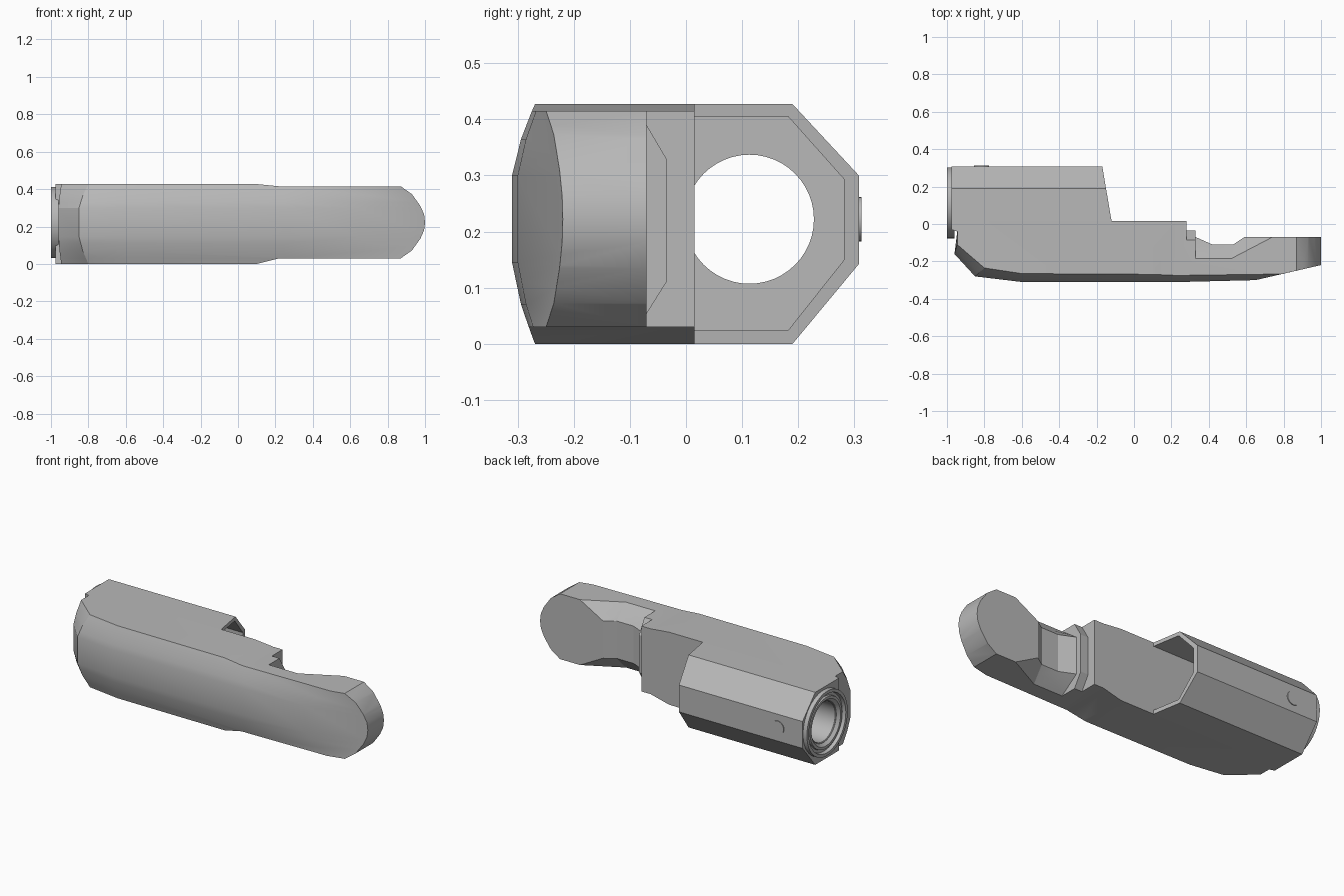
import bpy
import bmesh
import math
from mathutils import Vector, Matrix

cube = bpy.data.objects.get("Cube")
if cube:
    bpy.data.objects.remove(cube, do_unlink=True)

grey = bpy.data.materials.new("plain_grey")
grey.use_nodes = True
colour = (0.48, 0.48, 0.48, 1)
grey.diffuse_color = colour
grey.node_tree.nodes["Principled BSDF"].inputs["Base Color"].default_value = colour

BORE_Y, BORE_Z = 0.113, 0.222
TOP = 0.427


def loft(name, rings, close=False):
    """Skin a list of closed rings; cap the ends, or join the last to the first."""
    bm = bmesh.new()
    layers = [[bm.verts.new(p) for p in ring] for ring in rings]
    count = len(layers[0])
    pairs = list(zip(layers, layers[1:]))
    if close:
        pairs.append((layers[-1], layers[0]))
    else:
        bm.faces.new(layers[0])
        bm.faces.new(layers[-1])
    for low, high in pairs:
        for i in range(count):
            j = (i + 1) % count
            bm.faces.new((low[i], low[j], high[j], high[i]))
    bmesh.ops.recalc_face_normals(bm, faces=bm.faces)
    mesh = bpy.data.meshes.new(name)
    bm.to_mesh(mesh)
    bm.free()
    mesh.materials.append(grey)
    obj = bpy.data.objects.new(name, mesh)
    bpy.context.collection.objects.link(obj)
    return obj


def triangulate(obj):
    bm = bmesh.new()
    bm.from_mesh(obj.data)
    bmesh.ops.triangulate(bm, faces=bm.faces)
    bm.to_mesh(obj.data)
    bm.free()


def activate(obj):
    bpy.ops.object.select_all(action='DESELECT')
    obj.select_set(True)
    bpy.context.view_layer.objects.active = obj


def cut(obj, cutter, operation='DIFFERENCE'):
    activate(obj)
    mod = obj.modifiers.new("cut", 'BOOLEAN')
    mod.object = cutter
    mod.operation = operation
    mod.solver = 'EXACT'
    bpy.ops.object.modifier_apply(modifier=mod.name)


def smooth(obj, degrees):
    activate(obj)
    bpy.ops.object.shade_smooth_by_angle(angle=math.radians(degrees))


def circle_x(radius, x, sides=48):
    """Circle around the bore axis."""
    turns = [2 * math.pi * i / sides for i in range(sides)]
    return [(x, BORE_Y + radius * math.cos(a), BORE_Z + radius * math.sin(a)) for a in turns]


def lerp_table(z, table):
    for (z0, t0), (z1, t1) in zip(table, table[1:]):
        if z <= z1:
            return t0 + (t1 - t0) * (z - z0) / (z1 - z0)
    return table[-1][1]


# Handle plan: outline at mid height, and the tapered one at top and bottom
end_cap = [(-0.975, 0.015), (-0.975, -0.03), (-0.945, -0.04)]
front_mid = [(-0.96, -0.16), (-0.85, -0.28), (-0.6, -0.31), (0.25, -0.31), (0.65, -0.3)]
front_rim = [(-0.945, -0.11), (-0.8, -0.235), (-0.6, -0.265), (0.25, -0.27), (0.81, -0.263)]
tip = [(1.02, -0.215), (1.02, -0.07)]
back_mid = [(0.59, -0.07), (0.53, -0.11), (0.42, -0.11), (0.33, -0.07),
            (0.33, -0.035), (0.28, -0.035)]
back_rim = [(0.74, -0.07), (0.52, -0.185), (0.42, -0.185), (0.33, -0.185),
            (0.33, -0.085), (0.28, -0.085)]
step = [(0.28, 0.015)]
front_curve = [(0, 0), (0.07, 0.6), (0.145, 1), (0.3, 1), (0.365, 0.6), (TOP, 0)]
back_curve = [(0, 0), (0.03, 0), (0.11, 1), (0.33, 1), (0.415, 0), (TOP, 0)]


def blend(rim, mid, t):
    return [Vector(a).lerp(Vector(b), t) for a, b in zip(rim, mid)]


heights = sorted({z for z, t in front_curve + back_curve})
rings = []
for z in heights:
    plan = (end_cap + blend(front_rim, front_mid, lerp_table(z, front_curve)) + tip
            + blend(back_rim, back_mid, lerp_table(z, back_curve)) + step)
    rings.append([(p[0], p[1], z) for p in plan])
handle = loft("handle", rings)
triangulate(handle)

# Side outline trims the slimmer neck and the rounded tip
side = [(-1.2, -0.01), (0.06, -0.01), (0.22, 0.03), (0.87, 0.03), (0.93, 0.072),
        (0.975, 0.135), (0.995, 0.18), (1, 0.222), (0.995, 0.265), (0.975, 0.31),
        (0.93, 0.373), (0.87, 0.415), (0.22, 0.415), (0.05, 0.432), (-1.2, 0.432)]
trim = loft("trim", [[(x, y, z) for x, z in side] for y in (-0.6, 0.6)])
cut(handle, trim, 'INTERSECT')

# Octagonal barrel housing with a slanted open mouth
shell = [(0.015, 0), (0.19, 0), (0.308, 0.142), (0.308, 0.3), (0.19, TOP), (0.015, TOP)]
housing = loft("barrel_housing", [
    [(-0.975, y, z) for y, z in shell],
    [(-0.17 + 0.17 * (0.31 - y), y, z) for y, z in shell]])
inner = [(-0.05, 0.024), (0.182, 0.024), (0.282, 0.15), (0.282, 0.293),
         (0.182, 0.405), (-0.05, 0.405)]
cavity = loft("cavity", [[(x, y, z) for y, z in inner] for x in (-0.6, 0.1)])
bore = loft("bore", [circle_x(0.117, x) for x in (-1.1, -0.59)])
cut(housing, cavity)
for part in (housing, handle):
    cut(part, bore)
for helper in (trim, cavity, bore):
    bpy.data.objects.remove(helper, do_unlink=True)

# Collar with a stepped recess, continuing as the bore lining
profile = [(0.19, -0.96), (0.19, -1), (0.172, -1), (0.168, -0.98), (0.152, -0.98),
           (0.15, -0.992), (0.135, -0.992), (0.115, -0.97), (0.115, -0.6),
           (0.119, -0.6), (0.119, -0.96)]
collar = loft("collar", [circle_x(r, x) for r, x in profile], close=True)

# Small round button on the back of the housing
turns = [2 * math.pi * i / 24 for i in range(24)]
button = loft("button", [
    [(-0.815 + 0.04 * math.cos(a), y, BORE_Z + 0.04 * math.sin(a)) for a in turns]
    for y in (0.3, 0.313)])

smooth(handle, 22)
smooth(collar, 30)
smooth(button, 30)
smooth(housing, 20)
